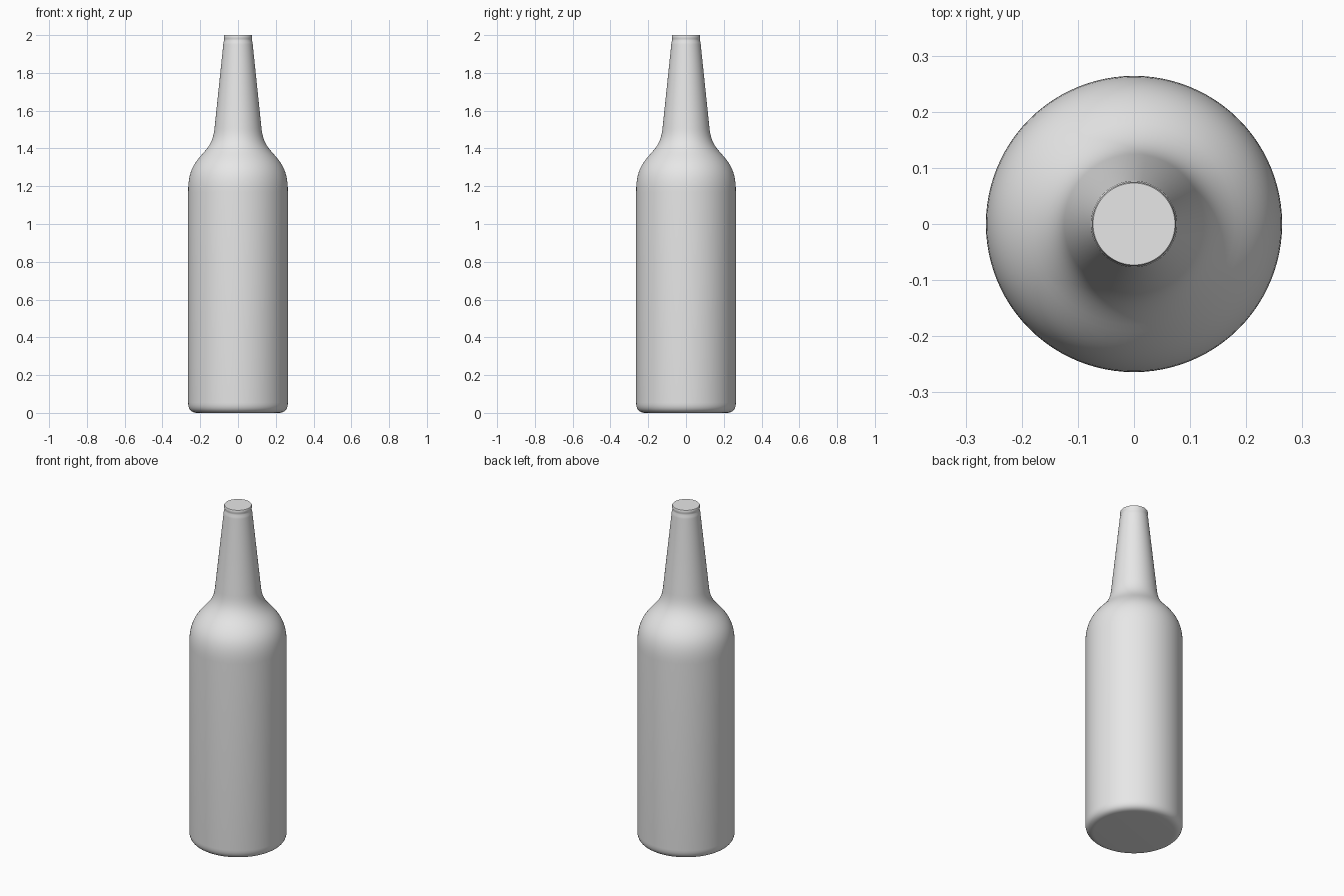
import bpy
import bmesh
import math
from mathutils import Vector
from mathutils.geometry import interpolate_bezier

cube = bpy.data.objects.get("Cube")
if cube:
    bpy.data.objects.remove(cube, do_unlink=True)

SEGMENTS = 96


def make_material(name, colour):
    mat = bpy.data.materials.new(name)
    mat.use_nodes = True
    mat.diffuse_color = colour
    for node in mat.node_tree.nodes:
        if node.type == 'BSDF_PRINCIPLED':
            node.inputs["Base Color"].default_value = colour
    return mat


def bend(a, b, c, d, steps=10):
    """Smooth stretch of profile from a to d, steered by b and c."""
    pts = [Vector((r, 0, z)) for r, z in (a, b, c, d)]
    return [(p.x, p.z) for p in interpolate_bezier(*pts, steps)]


def lathe(name, profile, mat):
    """Turn a (radius, height) profile round z and close both ends."""
    bm = bmesh.new()
    rings = []
    for r, z in profile:
        angles = [2 * math.pi * i / SEGMENTS for i in range(SEGMENTS)]
        rings.append([bm.verts.new((r * math.cos(a), r * math.sin(a), z)) for a in angles])
    for low, high in zip(rings, rings[1:]):
        for i in range(SEGMENTS):
            j = (i + 1) % SEGMENTS
            bm.faces.new((low[i], low[j], high[j], high[i]))
    bm.faces.new(rings[0][::-1])
    bm.faces.new(rings[-1])
    mesh = bpy.data.meshes.new(name)
    bm.to_mesh(mesh)
    bm.free()
    mesh.materials.append(mat)
    obj = bpy.data.objects.new(name, mesh)
    bpy.context.collection.objects.link(obj)
    bpy.ops.object.select_all(action='DESELECT')
    obj.select_set(True)
    bpy.context.view_layer.objects.active = obj
    bpy.ops.object.shade_smooth_by_angle(angle=math.radians(40))
    return obj


grey = make_material("plain grey", (0.8, 0.8, 0.8, 1))

# Rounded base edge, then the straight wall
profile = bend((0.215, 0), (0.245, 0), (0.264, 0.015), (0.264, 0.055))
# Shoulder, curving in and then back out into the neck
profile += bend((0.264, 1.17), (0.264, 1.28), (0.235, 1.32), (0.18, 1.38), 14)
profile += bend((0.18, 1.38), (0.145, 1.42), (0.13, 1.45), (0.124, 1.51), 12)[1:]
# Tapered neck, shallow groove and lip
profile += [(0.078, 1.95), (0.077, 1.962), (0.073, 1.972), (0.073, 1.979),
            (0.075, 1.985), (0.075, 1.996), (0.073, 2.0)]

lathe("bottle", profile, grey)
